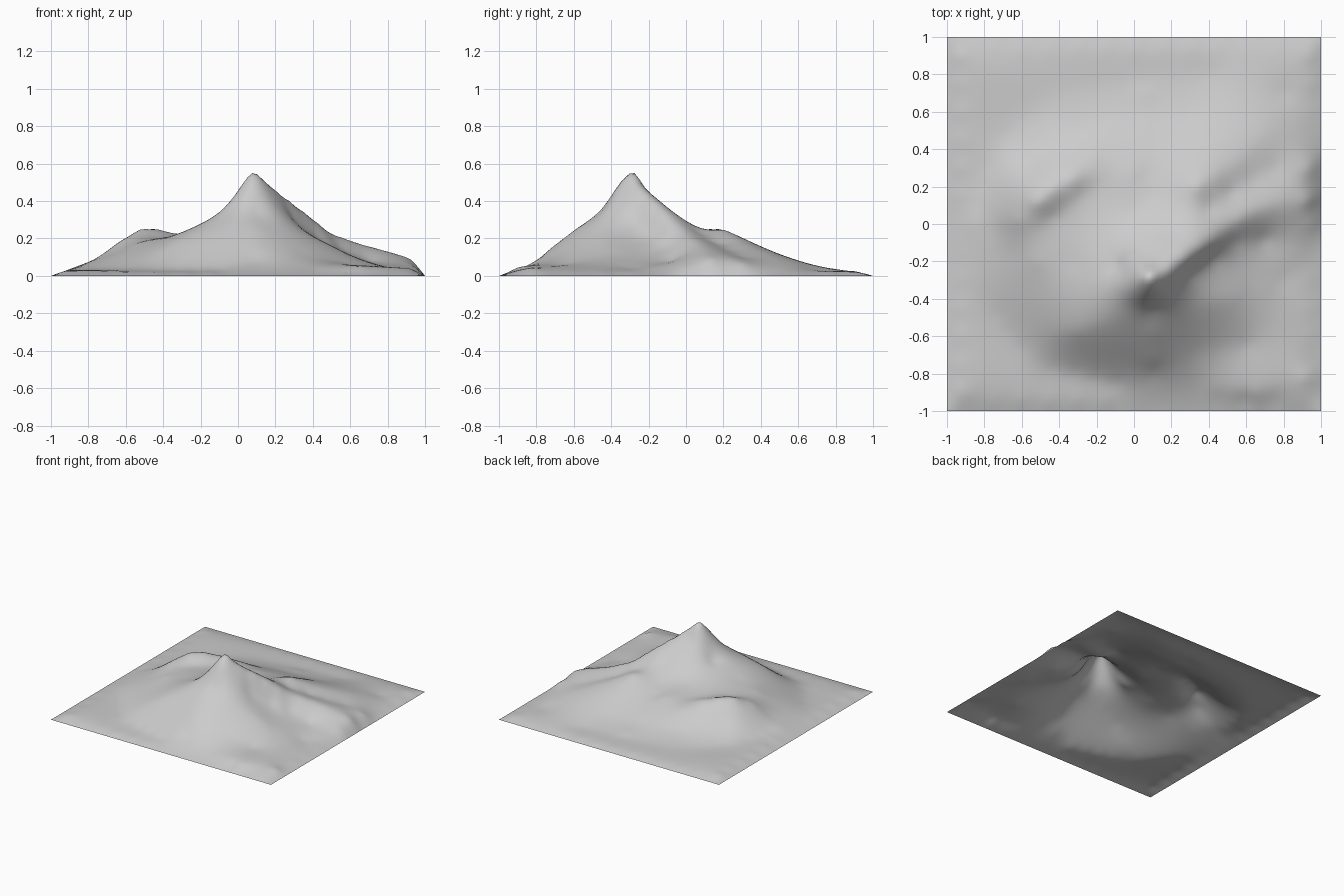
import bpy, bmesh, math
from mathutils import Vector

if "Cube" in bpy.data.objects:
    bpy.data.objects.remove(bpy.data.objects["Cube"])

# Ridge lines and slope lines of the landscape, as short 3D paths
ridges = [
    # main summit and its north-east cliff edge, running to the right border
    [(.08, -.28, .56), (.2, -.24, .46), (.36, -.13, .335), (.5, -.02, .225), (.64, .07, .175),
     (.8, .12, .13), (.93, .13, .085)],
    # north spur
    [(.1, -.2, .44), (.19, -.03, .3), (.26, .08, .255), (.34, .2, .248), (.44, .26, .205), (.54, .32, .165),
     (.7, .48, .1), (.8, .7, .03)],
    # west shoulder
    [(.0, -.26, .44), (-.08, -.23, .31), (-.16, -.2, .275), (-.32, -.21, .22), (-.52, -.2, .18), (-.72, -.15, .1)],
    # south-west spur
    [(.05, -.35, .49), (-.02, -.43, .36), (-.1, -.5, .285), (-.3, -.57, .19), (-.5, -.6, .09)],
    # south spur
    [(.09, -.35, .5), (.1, -.45, .345), (.1, -.58, .255), (.1, -.72, .15), (.1, -.8, .08)],
    # second hill
    [(-.74, -.04, .1), (-.62, .02, .19), (-.52, .12, .25), (-.44, .19, .25), (-.32, .25, .225), (-.22, .36, .165)],
    # low front right rise
    [(.35, -.86, .045), (.65, -.9, .045), (.92, -.82, .04)],
]
slopes = [
    # foot of the cliff
    [(.2, -.34, .4), (.3, -.27, .3), (.42, -.18, .215), (.54, -.1, .155), (.7, -.08, .08)],
    # eastern foot
    [(.3, -.45, .255), (.45, -.4, .185), (.6, -.4, .11), (.8, -.3, .04)],
    [(.35, -.68, .115), (.6, -.65, .06)],
    [(.85, -.16, .05), (.85, 0, .085)],
    # hollow between the two hills
    [(-.5, -.02, .2), (-.36, .1, .21), (-.2, .2, .19), (.0, .28, .18)],
    # valley inside the two eastern ridges
    [(.4, .08, .225), (.52, .17, .17), (.75, .3, .1)],
    # north and west flanks
    [(.0, .05, .225), (.12, .15, .205), (.05, .4, .135), (.05, .6, .06), (.05, .8, .02)],
    [(-.62, .26, .13), (-.4, .46, .085), (-.1, .58, .06), (.3, .6, .065)],
    [(-.85, .0, .055), (-.75, .4, .04), (-.4, .72, .025), (.4, .8, .022)],
    [(-.8, -.4, .045), (-.55, -.75, .035), (-.1, -.85, .035)],
]


def resample(path, step):
    """Points along a path at roughly even spacing."""
    out = [Vector(path[0])]
    for a, b in zip(path, path[1:]):
        a, b = Vector(a), Vector(b)
        n = max(1, round((b - a).length / step))
        out += [a.lerp(b, i / n) for i in range(1, n + 1)]
    return out


samples = [p for path in ridges + slopes for p in resample(path, .11)]

# Flat border at height zero, with a low rim just inside it
for i in range(20):
    t = -1 + i * .1
    samples += [Vector(p) for p in ((t, -1, 0), (1, t, 0), (-t, 1, 0), (-1, -t, 0))]
for i in range(13):
    t = -.9 + i * .15
    samples += [Vector((-.93, t, .025)), Vector((t, .94, .016)), Vector((t, -.94, .018))]
    if t < -.2 or t > .5:
        samples.append(Vector((.94, t, .02)))
samples += [Vector((.94, .3, .06)), Vector((.95, 0, .045))]


def kernel(ax, ay, bx, by):
    return math.sqrt((ax - bx) ** 2 + (ay - by) ** 2 + .0004)


def solve(m, rhs):
    """Gaussian elimination with pivoting."""
    n = len(rhs)
    rows = [r + [v] for r, v in zip(m, rhs)]
    for c in range(n):
        p = max(range(c, n), key=lambda r: abs(rows[r][c]))
        rows[c], rows[p] = rows[p], rows[c]
        top = rows[c]
        for r in range(c + 1, n):
            f = rows[r][c] / top[c]
            if f:
                rows[r][c:] = [u - f * v for u, v in zip(rows[r][c:], top[c:])]
    x = [0.0] * n
    for r in reversed(range(n)):
        x[r] = (rows[r][n] - sum(rows[r][k] * x[k] for k in range(r + 1, n))) / rows[r][r]
    return x


# Smooth surface through all the paths (slight relaxation on the diagonal)
matrix = [[kernel(a.x, a.y, b.x, b.y) - (.004 if i == j else 0) for j, b in enumerate(samples)]
          for i, a in enumerate(samples)]
weights = solve(matrix, [p.z for p in samples])
terms = [(p.x, p.y, w) for p, w in zip(samples, weights)]


def height(x, y):
    if max(abs(x), abs(y)) > .999:
        return 0.0
    return max(0.0, sum(w * kernel(x, y, px, py) for px, py, w in terms))


# Terrain sheet
bm = bmesh.new()
bmesh.ops.create_grid(bm, x_segments=80, y_segments=80, size=1)
for v in bm.verts:
    v.co.z = height(v.co.x, v.co.y)
for f in bm.faces:
    f.smooth = True
mesh = bpy.data.meshes.new("mountain_terrain")
bm.to_mesh(mesh)
bm.free()

stone = bpy.data.materials.new("stone_grey")
stone.diffuse_color = (.6, .6, .6, 1)
stone.use_nodes = True
stone.node_tree.nodes["Principled BSDF"].inputs["Base Color"].default_value = stone.diffuse_color
mesh.materials.append(stone)
terrain = bpy.data.objects.new("mountain_terrain", mesh)
bpy.context.collection.objects.link(terrain)
